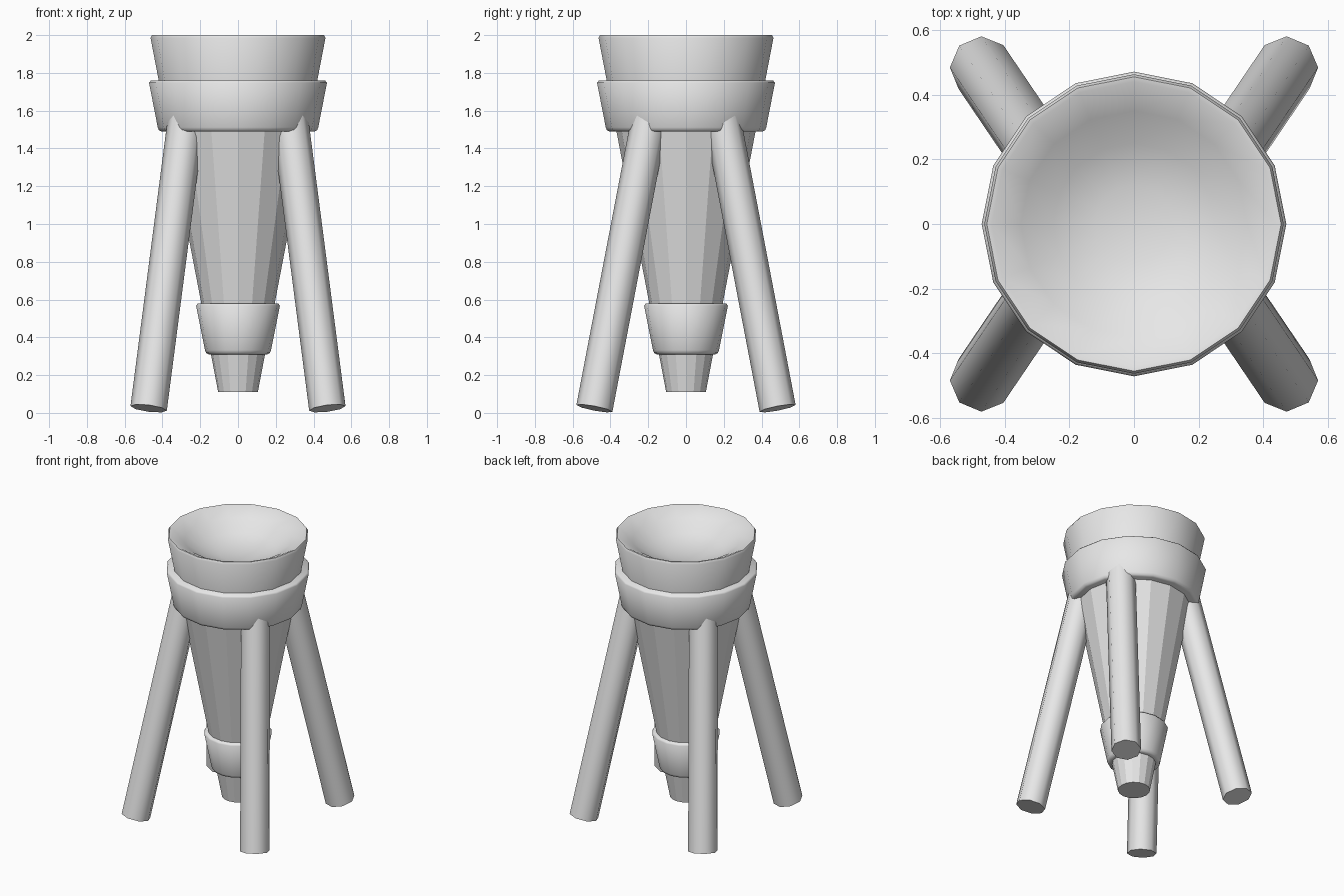
import bpy, bmesh, math
from mathutils import Vector

if "Cube" in bpy.data.objects:
    bpy.data.objects.remove(bpy.data.objects["Cube"])

grey = bpy.data.materials.new("plain grey")
grey.diffuse_color = (0.8, 0.8, 0.8, 1)
grey.use_nodes = True
grey.node_tree.nodes["Principled BSDF"].inputs["Base Color"].default_value = grey.diffuse_color


def finish(name, bm, smooth_angle):
    """Turn a bmesh into a named object, smooth up to the given angle."""
    bmesh.ops.remove_doubles(bm, verts=bm.verts, dist=1e-5)
    bmesh.ops.recalc_face_normals(bm, faces=bm.faces)
    me = bpy.data.meshes.new(name)
    bm.to_mesh(me)
    bm.free()
    me.materials.append(grey)
    if smooth_angle:
        me.shade_smooth()
        me.set_sharp_from_angle(angle=math.radians(smooth_angle))
    else:
        me.shade_flat()
    ob = bpy.data.objects.new(name, me)
    bpy.context.collection.objects.link(ob)
    return ob


def lathe(name, profile, smooth_angle=60, sides=16):
    """Spin an (r, z) profile that starts and ends on the axis."""
    bm = bmesh.new()
    verts = [bm.verts.new((r, 0, z)) for r, z in profile]
    edges = [bm.edges.new(pair) for pair in zip(verts, verts[1:])]
    bmesh.ops.spin(bm, geom=verts + edges, cent=(0, 0, 0), axis=(0, 0, 1),
                   angle=2 * math.pi, steps=sides, use_merge=True)
    return finish(name, bm, smooth_angle)


# Tapering faceted body
lathe("tapered_body", [(0, 0.11), (0.105, 0.11), (0.389, 1.6), (0, 1.6)], 0)

# Upper rim with the dished top
lathe("dished_rim", [(0, 1.6), (0.389, 1.6), (0.463, 1.985), (0.455, 2.0),
                     (0.44, 1.998), (0.35, 1.95), (0.25, 1.885),
                     (0.12, 1.85), (0, 1.845)])


# Collars around the body: flared, with rounded edges
def collar(name, z0, z1, r0, r1):
    lathe(name, [(0, z0), (r0 - 0.02, z0), (r0 - 0.006, z0 + 0.007),
                 (r0, z0 + 0.022), (r1, z1 - 0.012), (r1 - 0.01, z1), (0, z1)])


collar("upper_collar", 1.49, 1.76, 0.425, 0.471)
collar("lower_collar", 0.31, 0.58, 0.175, 0.222)

# Four splayed eight-sided legs
for sy, side_y in ((-1, "front"), (1, "back")):
    for sx, side_x in ((-1, "left"), (1, "right")):
        foot = Vector((sx * 0.473, sy * 0.485, 0.024))
        head = Vector((sx * 0.269, sy * 0.184, 1.6))
        axis = head - foot
        bm = bmesh.new()
        bmesh.ops.create_cone(bm, cap_ends=True, segments=8, radius1=0.097,
                              radius2=0.097, depth=axis.length)
        # keep corners on the x and y axes
        turn = Vector((0, 0, 1)).rotation_difference(axis).to_matrix()
        for v in bm.verts:
            v.co = turn @ v.co + (foot + head) / 2
        finish(f"{side_y}_{side_x}_leg", bm, 60)
